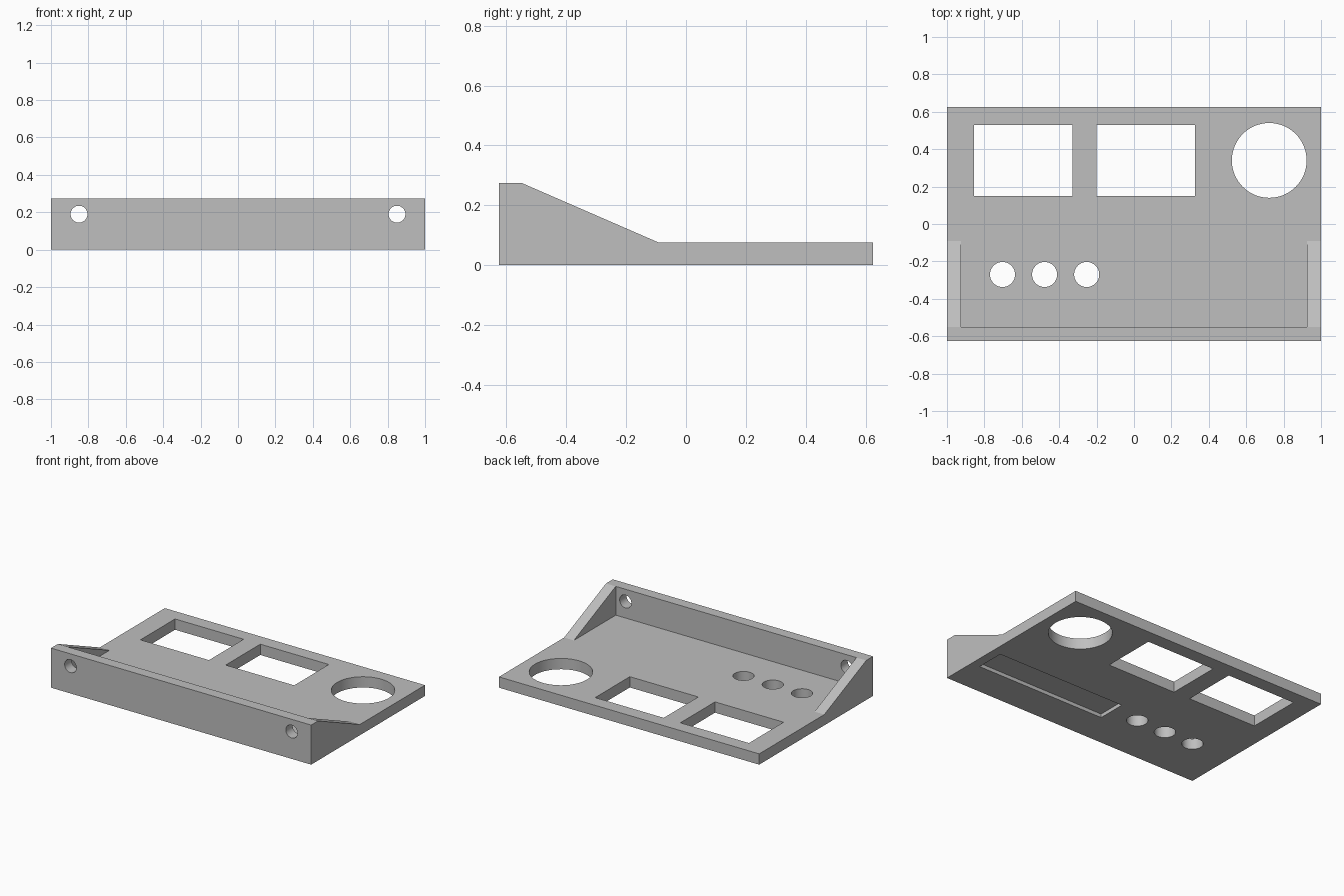
import bpy
import bmesh
import math
from mathutils import Matrix, Vector

cube = bpy.data.objects.get("Cube")
if cube:
    bpy.data.objects.remove(cube, do_unlink=True)

grey = bpy.data.materials.new("plain grey")
grey.use_nodes = True
colour = (0.52, 0.52, 0.52, 1)
grey.diffuse_color = colour
grey.node_tree.nodes["Principled BSDF"].inputs["Base Color"].default_value = colour

HALF_X, HALF_Y = 1.0, 0.625
PLATE, HEIGHT, WALL = 0.075, 0.275, 0.075
WALL_BACK = -HALF_Y + WALL
SLOPE_END = -0.09


def make_object(name, bm):
    bmesh.ops.recalc_face_normals(bm, faces=bm.faces)
    mesh = bpy.data.meshes.new(name)
    bm.to_mesh(mesh)
    bm.free()
    mesh.materials.append(grey)
    obj = bpy.data.objects.new(name, mesh)
    bpy.context.collection.objects.link(obj)
    return obj


def box(name, low, high):
    low, high = Vector(low), Vector(high)
    bm = bmesh.new()
    place = Matrix.Translation((low + high) / 2) @ Matrix.Diagonal((*(high - low), 1))
    bmesh.ops.create_cube(bm, size=1, matrix=place)
    return make_object(name, bm)


def cylinder(name, centre, radius, along_y=False):
    bm = bmesh.new()
    turn = Matrix.Rotation(math.pi / 2, 4, "X") if along_y else Matrix()
    bmesh.ops.create_cone(bm, cap_ends=True, segments=64, radius1=radius, radius2=radius,
                          depth=0.3, matrix=Matrix.Translation(centre) @ turn)
    return make_object(name, bm)


# Body: side profile extruded across the full width
profile = [(-HALF_Y, 0), (HALF_Y, 0), (HALF_Y, PLATE), (SLOPE_END, PLATE),
           (WALL_BACK, HEIGHT), (-HALF_Y, HEIGHT)]
bm = bmesh.new()
face = bm.faces.new([bm.verts.new((-HALF_X, y, z)) for y, z in profile])
extruded = bmesh.ops.extrude_face_region(bm, geom=[face])
bmesh.ops.translate(bm, vec=(2 * HALF_X, 0, 0),
                    verts=[v for v in extruded["geom"] if isinstance(v, bmesh.types.BMVert)])
body = make_object("panel_bracket", bm)

# Pocket behind the front wall, leaving a sloped gusset on each side
cutters = [box("pocket_cutter", (-0.925, WALL_BACK, PLATE), (0.925, SLOPE_END, 0.4))]

# Two rectangular windows and one large round opening
for x in (-0.855, -0.2):
    cutters.append(box("window_cutter", (x, 0.15, -0.1), (x + 0.527, 0.53, 0.2)))
cutters.append(cylinder("round_cutter", (0.723, 0.34, 0), 0.2))

# Row of three small holes
for i in range(3):
    cutters.append(cylinder("small_hole_cutter", (-0.703 + 0.225 * i, -0.27, 0), 0.067))

# Mounting holes in the front wall
for side in (-1, 1):
    cutters.append(cylinder("wall_hole_cutter", (side * 0.85, -HALF_Y, 0.19), 0.045, True))

# Shallow recess in the underside
cutters.append(box("recess_cutter", (-0.055, -0.385, -0.1), (0.935, -0.185, 0.025)))

for cutter in cutters:
    cutter.hide_render = True
    mod = body.modifiers.new(cutter.name, "BOOLEAN")
    mod.operation = "DIFFERENCE"
    mod.solver = "EXACT"
    mod.object = cutter

# Bake the cuts and remove the cutters
bpy.context.view_layer.update()
baked = bpy.data.meshes.new_from_object(body.evaluated_get(bpy.context.evaluated_depsgraph_get()))
body.modifiers.clear()
body.data = baked
for cutter in cutters:
    bpy.data.objects.remove(cutter, do_unlink=True)

bpy.ops.object.select_all(action="DESELECT")
body.select_set(True)
bpy.context.view_layer.objects.active = body
bpy.ops.object.shade_smooth_by_angle(angle=math.radians(20))
